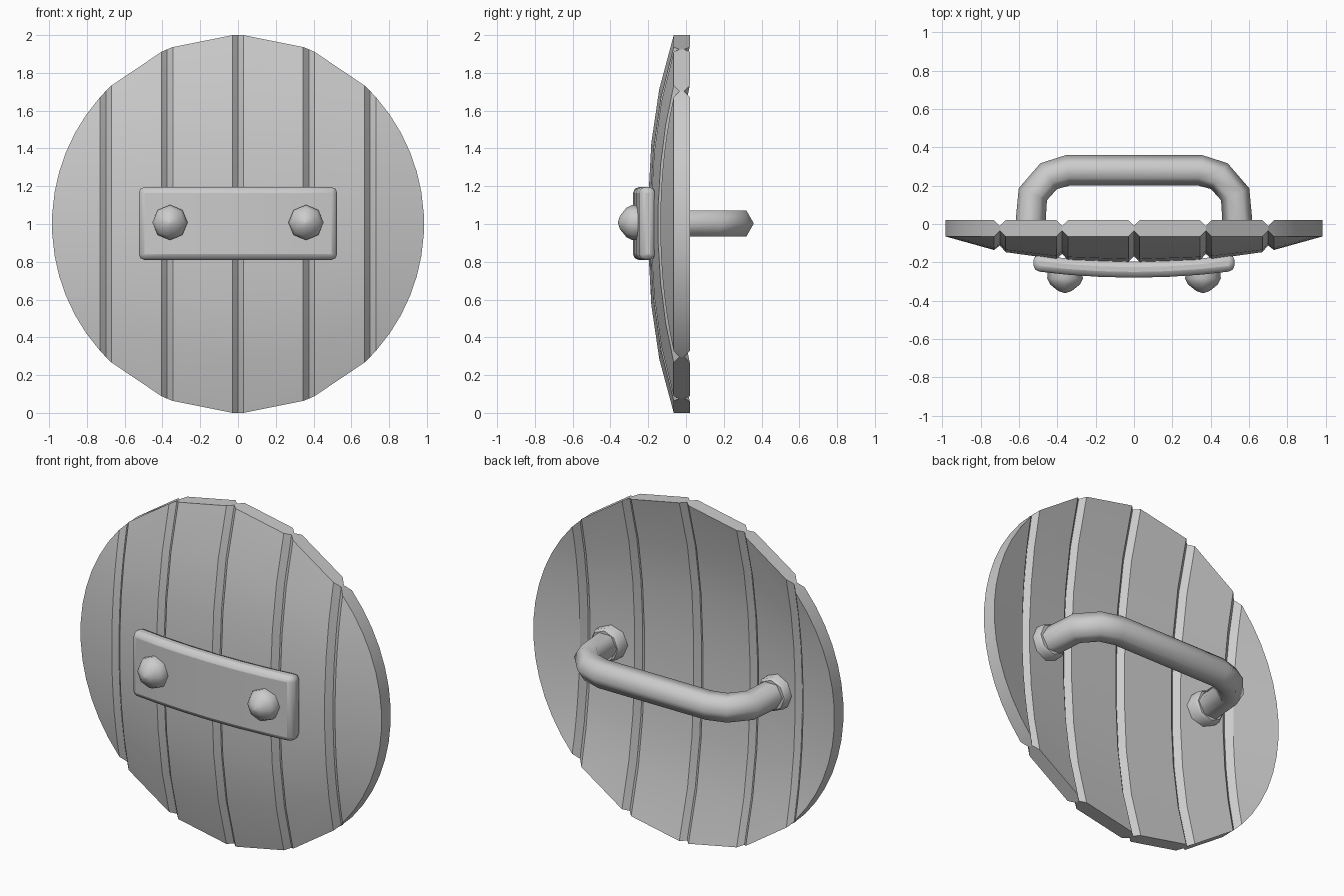
import bpy, bmesh, math
from mathutils import Vector

cube = bpy.data.objects.get("Cube")
if cube:
    bpy.data.objects.remove(cube, do_unlink=True)

GREY = bpy.data.materials.new("plain_grey")
GREY.use_nodes = True
GREY.diffuse_color = (0.6, 0.6, 0.6, 1)
GREY.node_tree.nodes["Principled BSDF"].inputs["Base Color"].default_value = (0.6, 0.6, 0.6, 1)

WIDE = 0.985      # half width of the oval outline; its half height is 1
THICK = 0.085     # board thickness
BEVEL = 0.03      # groove bevel on the long board edges


def finish(name, bm, angle):
    bmesh.ops.recalc_face_normals(bm, faces=bm.faces)
    mesh = bpy.data.meshes.new(name)
    bm.to_mesh(mesh)
    bm.free()
    mesh.materials.append(GREY)
    obj = bpy.data.objects.new(name, mesh)
    bpy.context.collection.objects.link(obj)
    mesh.shade_smooth()
    mesh.set_sharp_from_angle(angle=math.radians(angle))
    return obj


def loft(name, rings, angle):
    """Skin a list of equal closed rings and cap both ends."""
    bm = bmesh.new()
    rows = [[bm.verts.new(p) for p in ring] for ring in rings]
    n = len(rows[0])
    for a, b in zip(rows, rows[1:]):
        for i in range(n):
            j = (i + 1) % n
            bm.faces.new((a[i], a[j], b[j], b[i]))
    bm.faces.new(rows[0])
    bm.faces.new(rows[-1])
    return finish(name, bm, angle)


def turned(name, x, z, profile, sides, angle):
    """Round part along y from (radius, y) pairs."""
    turns = [2 * math.pi * i / sides for i in range(sides)]
    rings = [[(x + r * math.sin(t), y, z + r * math.cos(t)) for t in turns]
             for r, y in profile]
    return loft(name, rings, angle)


def rim_height(x):
    return math.sqrt(max(0, 1 - (x / WIDE) ** 2))


def dish_point(side, x, z, depth):
    r = min(1, math.hypot(x / WIDE, z))
    return (side * x, -0.065 - 0.135 * (1 - r ** 2.5) + depth, z + 1)


# Boards of the domed disc
for side, label in ((1, "left"), (-1, "right")):
    for name, x0, x1 in (("centre_board", 0, 0.375), ("middle_board", 0.375, 0.70)):
        section = [(x0, BEVEL), (x0 + BEVEL, 0), (x1 - BEVEL, 0), (x1, BEVEL),
                   (x1, THICK - BEVEL), (x1 - BEVEL, THICK),
                   (x0 + BEVEL, THICK), (x0, THICK - BEVEL)]
        rings = [[dish_point(side, x, rim_height(x) * (k / 3.5 - 1), d) for x, d in section]
                 for k in range(8)]
        loft(f"{label}_{name}", rings, 30)

    # Outer board with a curved rim
    x0 = 0.70
    tip = math.acos((x0 + BEVEL + 0.005) / WIDE)
    rings = []
    for k in range(14):
        phi = tip * (k / 6.5 - 1)
        t = math.sin(phi) / math.sin(tip)
        edge = WIDE * math.cos(phi)
        section = [(x0, BEVEL), (x0 + BEVEL, 0), (edge, 0), (edge, THICK),
                   (x0 + BEVEL, THICK), (x0, THICK - BEVEL)]
        rings.append([dish_point(side, x, math.sin(phi) if x == edge else rim_height(x) * t, d)
                      for x, d in section])
    loft(f"{label}_outer_board", rings, 30)

    # Rivet on the front plate
    turned(f"{label}_rivet", side * 0.36, 1.008,
           [(0.09, -0.24), (0.093, -0.285), (0.078, -0.315), (0.035, -0.35), (0.004, -0.36)],
           8, 50)
    # Collar where the grip meets the boards
    turned(f"{label}_grip_collar", side * 0.545, 1.003,
           [(0.1, -0.12), (0.1, -0.03), (0.088, -0.015)], 8, 50)

# Front plate, bowed to follow the dome
columns = [0.525 * (k / 3 - 1) for k in range(7)]
rings = []
for x in columns:
    bow = 0.035 * (x / 0.525) ** 2
    rings.append([(x, y + bow, z) for y, z in
                  ((-0.28, 0.81), (-0.28, 1.195), (-0.195, 1.195), (-0.195, 0.81))])
plate = loft("front_plate", rings, 40)
bevel = plate.modifiers.new("soft_edges", "BEVEL")
bevel.width = 0.03
bevel.segments = 2
bevel.limit_method = "ANGLE"
bevel.angle_limit = math.radians(50)

# Grip: six-sided tube bent along a path
half = [(0.548, -0.1), (0.528, 0.155), (0.445, 0.25), (0.345, 0.28)]
path = [Vector(p) for p in half + [(-x, y) for x, y in reversed(half)]]
rings = []
for i, p in enumerate(path):
    before = (p - path[max(i - 1, 0)]).normalized()
    after = (path[min(i + 1, len(path) - 1)] - p).normalized()
    run = (before + after).normalized()
    out = Vector((run.y, -run.x))
    ring = []
    for k in range(6):
        t = k * math.pi / 3
        q = p + out * 0.08 * math.cos(t)
        ring.append((q.x, q.y, 1.003 + 0.08 * math.sin(t)))
    rings.append(ring)
loft("back_grip", rings, 75)
